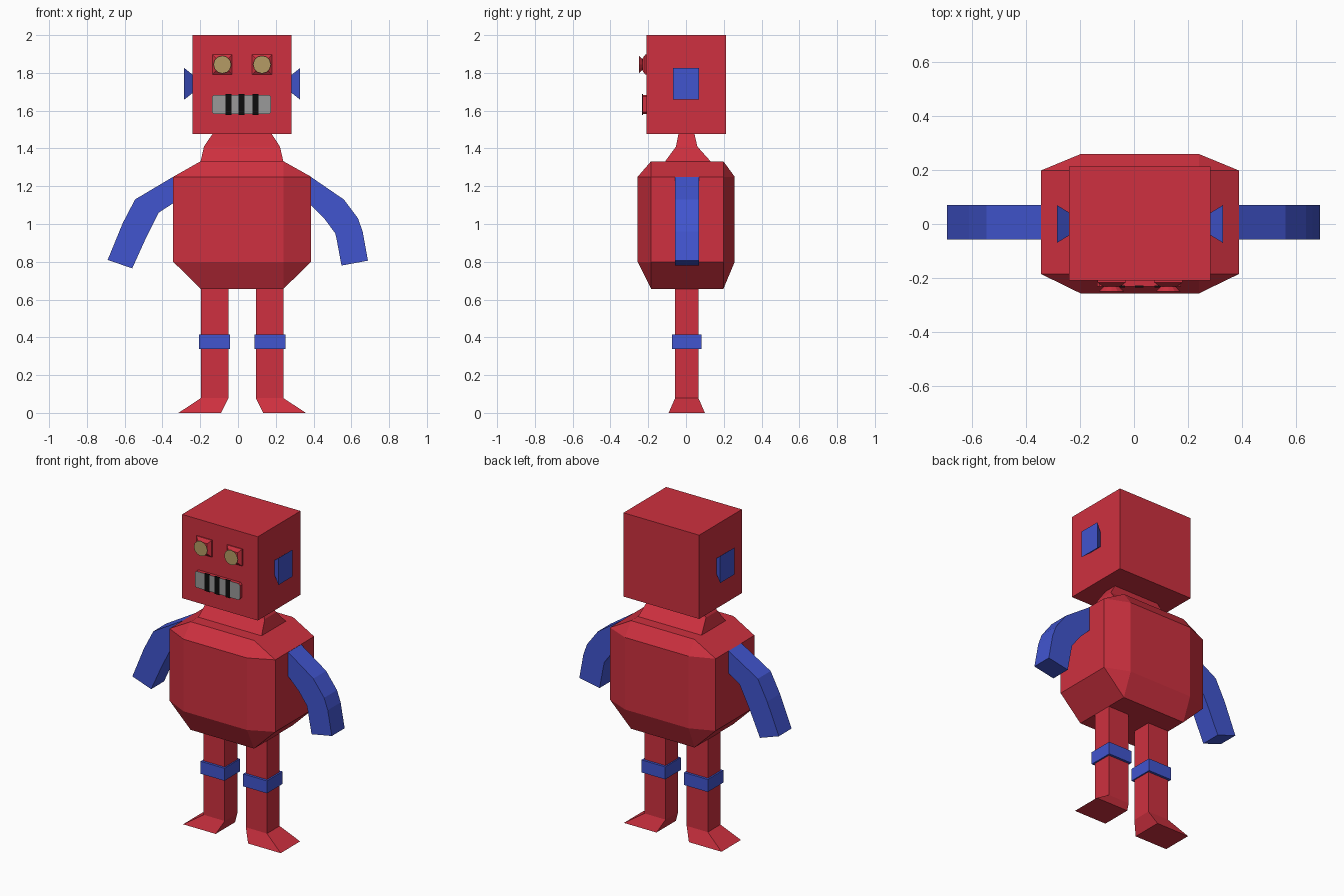
import bpy, bmesh, math

if "Cube" in bpy.data.objects:
    bpy.data.objects.remove(bpy.data.objects["Cube"])

CX = 0.022  # symmetry plane of the robot's body


def material(name, r, g, b):
    m = bpy.data.materials.new(name)
    m.diffuse_color = (r, g, b, 1)
    m.use_nodes = True
    m.node_tree.nodes["Principled BSDF"].inputs["Base Color"].default_value = m.diffuse_color
    return m


RED = material("red", 0.62, 0.03, 0.05)
BLUE = material("blue", 0.053, 0.09, 0.62)
TAN = material("tan", 0.46, 0.33, 0.13)
GREY = material("grey", 0.32, 0.32, 0.32)
BLACK = material("black", 0.004, 0.004, 0.004)


def loft(name, rings, mat, front=None):
    """Skin a list of matching rings and cap both ends; optional front colour."""
    bm = bmesh.new()
    loops = [[bm.verts.new(p) for p in ring] for ring in rings]
    n = len(loops[0])
    for a, b in zip(loops, loops[1:]):
        for i in range(n):
            j = (i + 1) % n
            bm.faces.new((a[i], a[j], b[j], b[i]))
    bm.faces.new(loops[0])
    bm.faces.new(loops[-1])
    bmesh.ops.recalc_face_normals(bm, faces=bm.faces)
    bm.normal_update()
    if front:
        for f in bm.faces:
            f.material_index = int(f.normal.y < -0.9)
    me = bpy.data.meshes.new(name)
    bm.to_mesh(me)
    bm.free()
    me.materials.append(mat)
    if front:
        me.materials.append(front)
    ob = bpy.data.objects.new(name, me)
    bpy.context.collection.objects.link(ob)
    return ob


def rect(x0, x1, y0, y1, z):
    return [(x0, y0, z), (x1, y0, z), (x1, y1, z), (x0, y1, z)]


def box(name, x0, x1, y0, y1, z0, z1, mat, front=None):
    return loft(name, [rect(x0, x1, y0, y1, z0), rect(x0, x1, y0, y1, z1)], mat, front)


# Head and neck
box("head", -0.24, 0.283, -0.209, 0.213, 1.477, 2.0, RED)
loft("neck", [rect(-0.198, 0.24, -0.11, 0.13, 1.332),
              rect(-0.18, 0.222, -0.053, 0.06, 1.41),
              rect(-0.135, 0.178, -0.04, 0.045, 1.477)], RED)

# Torso: box with chamfered edges and corners
X0, X1, XI0, XI1 = -0.343, 0.387, -0.198, 0.241
Y0, Y1, YI0, YI1 = -0.256, 0.258, -0.185, 0.198
bm = bmesh.new()
for z in (0.657, 1.332):
    for p in rect(XI0, XI1, YI0, YI1, z):
        bm.verts.new(p)
for z in (0.80, 1.25):
    for p in rect(X0, X1, YI0, YI1, z) + rect(XI0, XI1, Y0, Y1, z):
        bm.verts.new(p)
bmesh.ops.convex_hull(bm, input=bm.verts)
bmesh.ops.dissolve_limit(bm, angle_limit=0.01, verts=bm.verts, edges=bm.edges)
me = bpy.data.meshes.new("torso")
bm.to_mesh(me)
bm.free()
me.materials.append(RED)
bpy.context.collection.objects.link(bpy.data.objects.new("torso", me))

# Arms: bent square tubes given as outer/inner edge pairs
ARMS = {
    "right_arm": [(0.385, 1.25, 0.385, 1.10), (0.56, 1.13, 0.46, 1.025),
                  (0.635, 1.03, 0.515, 0.95), (0.66, 0.96, 0.522, 0.92),
                  (0.688, 0.806, 0.548, 0.78)],
    "left_arm": [(-0.343, 1.25, -0.343, 1.11), (-0.545, 1.13, -0.42, 1.06),
                 (-0.61, 1.005, -0.49, 0.92), (-0.69, 0.81, -0.56, 0.765)],
}
for name, path in ARMS.items():
    loft(name, [[(xo, -0.057, zo), (xo, 0.07, zo), (xi, 0.07, zi), (xi, -0.057, zi)]
                for xo, zo, xi, zi in path], BLUE)

# Mirrored parts: legs with splayed feet, knee bands, ears, eyes
for side, s in (("left", -1), ("right", 1)):
    def m(a, b, *rest):
        return rect(CX + s * a, CX + s * b, *rest)

    loft(side + "_leg", [m(0.112, 0.337, -0.092, 0.10, 0), m(0.073, 0.219, -0.058, 0.066, 0.078),
                         m(0.073, 0.219, -0.058, 0.066, 0.67)], RED)
    loft(side + "_knee_band", [m(0.065, 0.229, -0.073, 0.081, 0.337),
                               m(0.065, 0.229, -0.073, 0.081, 0.415)], BLUE)

    def ear_ring(x, y, z):
        return [(x, a * y, 1.742 + b * z) for a, b in ((-1, -1), (1, -1), (1, 1), (-1, 1))]

    loft(side + "_ear", [ear_ring(CX + s * 0.258, 0.04, 0.045),
                         ear_ring(CX + s * 0.307, 0.07, 0.084)], BLUE)

    def eye_ring(r, y, n, turn=0.0):
        return [(CX + s * 0.105 + r * math.cos(math.tau * i / n + turn), y,
                 1.844 + r * math.sin(math.tau * i / n + turn)) for i in range(n)]

    q = math.pi / 4
    loft(side + "_eye_socket", [eye_ring(0.074, -0.205, 4, q), eye_ring(0.074, -0.216, 4, q),
                                eye_ring(0.045, -0.231, 4, q)], RED)
    loft(side + "_eye", [eye_ring(0.026, -0.229, 12), eye_ring(0.047, -0.25, 12)], RED, TAN)

# Mouth: grey-fronted grille with clipped corners and dark slots
C = 0.01
MX0, MX1, MZ0, MZ1 = -0.137, 0.174, 1.582, 1.684
outline = [(MX0 + C, MZ0), (MX1 - C, MZ0), (MX1, MZ0 + C), (MX1, MZ1 - C),
           (MX1 - C, MZ1), (MX0 + C, MZ1), (MX0, MZ1 - C), (MX0, MZ0 + C)]
loft("mouth", [[(x, y, z) for x, z in outline] for y in (-0.205, -0.231)], RED, GREY)
for i, x in enumerate((-0.05, 0.019, 0.092)):
    box(f"mouth_slot_{i + 1}", x - 0.016, x + 0.016, -0.234, -0.227, 1.578, 1.688, BLACK)
